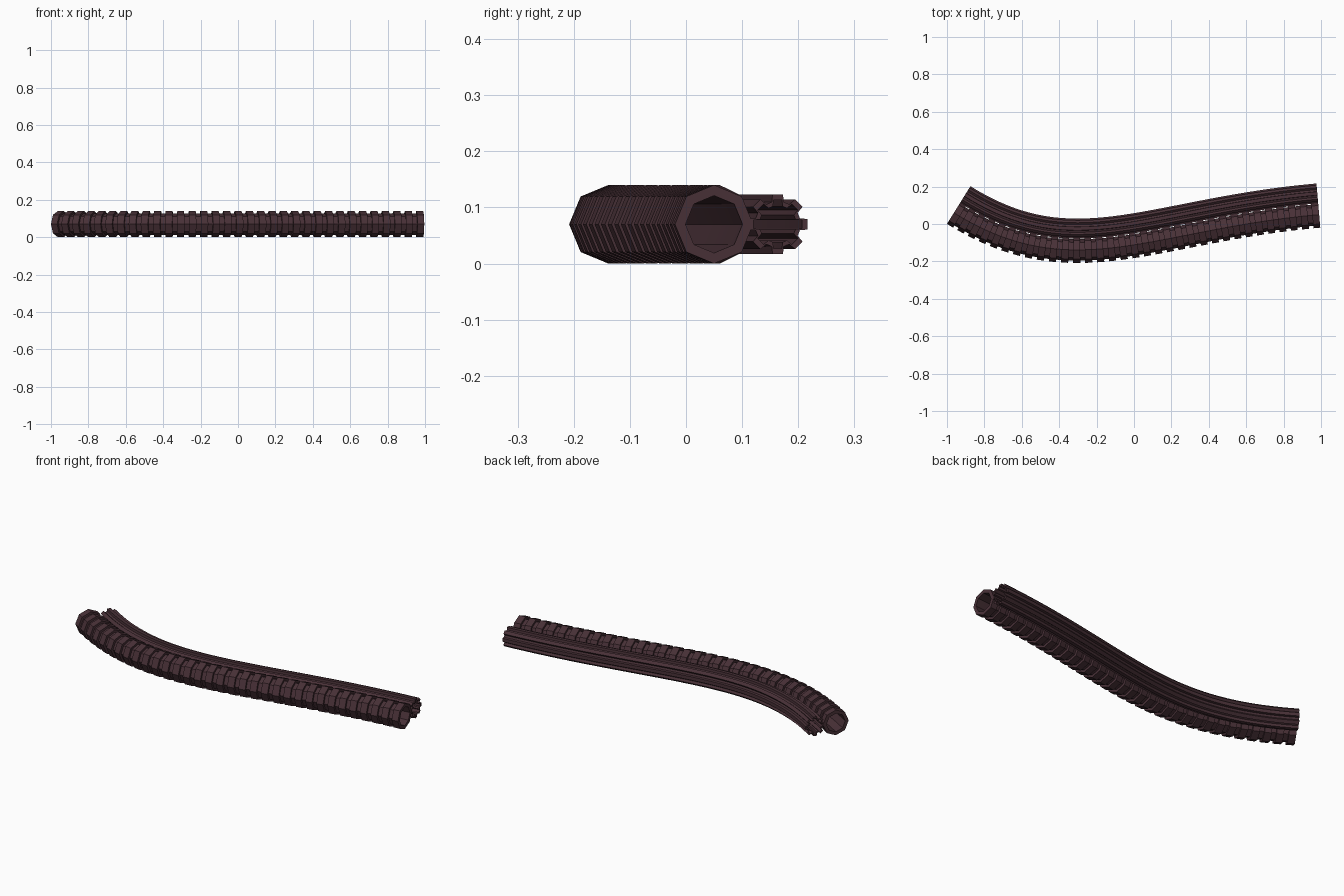
import bpy, bmesh, math
from mathutils import Vector

if "Cube" in bpy.data.objects:
    bpy.data.objects.remove(bpy.data.objects["Cube"])

mat = bpy.data.materials.new("dark maroon rubber")
mat.diffuse_color = (0.065, 0.030, 0.038, 1)
mat.use_nodes = True
mat.node_tree.nodes["Principled BSDF"].inputs["Base Color"].default_value = mat.diffuse_color

# Centre line of the corrugated hose: one cubic bezier in the ground plane
P = [Vector(p) for p in ((-0.963, 0.06), (-0.325, -0.3375), (0.094, -0.028), (0.99, 0.05))]
Z = 0.07


def bezier(t):
    u = 1 - t
    return P[0] * u**3 + P[1] * 3 * u * u * t + P[2] * 3 * u * t * t + P[3] * t**3


def tangent(t):
    u = 1 - t
    return ((P[1] - P[0]) * u * u + (P[2] - P[1]) * 2 * u * t + (P[3] - P[2]) * t * t).normalized()


# Arc length table, so that rings are evenly spaced
N = 1000
lengths = [0.0]
for i in range(N):
    lengths.append(lengths[-1] + (bezier((i + 1) / N) - bezier(i / N)).length)


def t_at(f):
    target = f * lengths[-1]
    i = 0
    while i < N - 1 and lengths[i + 1] < target:
        i += 1
    return (i + (target - lengths[i]) / (lengths[i + 1] - lengths[i])) / N


def sweep(name, sections):
    """Skin closed cross-sections (fraction, [(side, up)]) into a closed hollow shell."""
    bm = bmesh.new()
    loops = []
    for f, pts in sections:
        t = t_at(f)
        c, d = bezier(t), tangent(t)
        n = Vector((-d.y, d.x))
        loops.append([bm.verts.new((c.x + n.x * a, c.y + n.y * a, Z + b)) for a, b in pts])
    for k, lo in enumerate(loops):
        hi = loops[(k + 1) % len(loops)]
        for j in range(len(lo)):
            m = (j + 1) % len(lo)
            bm.faces.new((lo[j], lo[m], hi[m], hi[j]))
    bmesh.ops.recalc_face_normals(bm, faces=bm.faces)
    me = bpy.data.meshes.new(name)
    bm.to_mesh(me)
    bm.free()
    me.materials.append(mat)
    ob = bpy.data.objects.new(name, me)
    bpy.context.collection.objects.link(ob)


def octagon(r):
    return [(r * math.cos(i * math.pi / 4), r * math.sin(i * math.pi / 4)) for i in range(8)]


def fluted(r_out, r_in, offset):
    """Eight-toothed cross-section, shifted sideways from the centre line."""
    pts = []
    for i in range(8):
        for deg, r in ((-15, r_in), (-10, r_out), (10, r_out), (15, r_in)):
            a = math.radians(i * 45 + deg)
            pts.append((offset + r * math.cos(a), r * math.sin(a)))
    return pts


# Corrugated hose: square ridges outside, plain bore inside
RINGS, RIDGE = 33, 0.6
pitch = 1 / (RINGS - 1 + RIDGE)
sections = []
for i in range(RINGS):
    a, b = i * pitch, min(1, (i + RIDGE) * pitch)
    if i:
        sections.append((a, octagon(0.057)))
    sections += [(a, octagon(0.07)), (b, octagon(0.07))]
    if i < RINGS - 1:
        sections.append((b, octagon(0.057)))
sections += [(1 - i / 40, octagon(0.051)) for i in range(41)]
sweep("corrugated_hose", sections)

# Fluted hose running alongside, hollow
sections = [(i / 40, fluted(0.054, 0.041, 0.114)) for i in range(41)]
sections += [(1 - i / 40, fluted(0.044, 0.033, 0.114)) for i in range(41)]
sweep("fluted_hose", sections)
